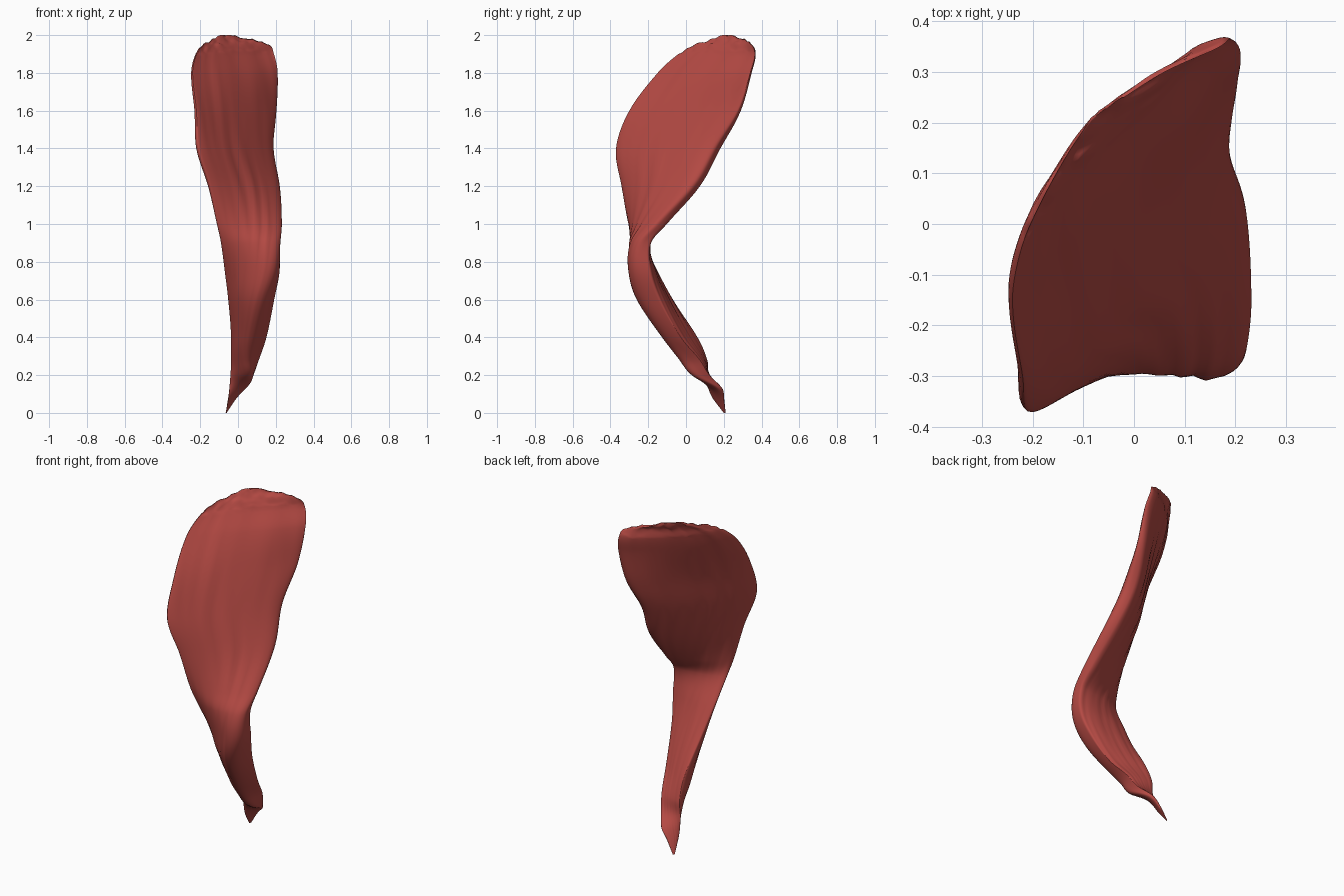
import bpy
import bmesh
import math
from mathutils import Vector, noise

# Remove the default object
default = bpy.data.objects.get("Cube")
if default:
    bpy.data.objects.remove(default, do_unlink=True)

RING = 64      # points around each cross-section
STEPS = 7      # interpolated rings between two sections

# Cross-sections in hundredths:
# height, first edge x y, second edge x y, outer bulge, inner bulge
SECTIONS = [
    (0, -6.5, 20, -6, 21, 0, 0),
    (8, -5, 14, -1, 20, 1, -1),
    (13, -4.5, 12, 3, 19, 1, -3),
    (20, -4, 11, 8, 12, 1, -8),
    (28, -3.5, 11, 11, 7, 1, -11),
    (40, -3, 6, 15, -3, 1, -12),
    (60, -5, -8, 19, -15, 3, -12),
    (75, -7, -17, 22, -20, 3, -10),
    (90, -9, -26, 22, -20, 3, -7),
    (100, -11, -30, 22, -12, 5, -6),
    (120, -15, -34, 20, 6, 7, -6),
    (140, -21, -37, 17, 17, 8, -5),
    (160, -22, -30, 20, 28, 8.5, -2),
    (180, -24, -15, 21, 34, 8, -0.5),
    (190, -22, -4, 19, 36.5, 6, 1.5),
    (195, -18, 5, 16, 34.5, 4, 2),
    (198, -13, 14, 6, 30, 2, 1),
    (200, -9, 20, -2, 25, 0.7, 0.3),
]


def make_material(name, color):
    """One flat colour, shown in the viewport and in a render."""
    mat = bpy.data.materials.new(name)
    mat.use_nodes = True
    mat.diffuse_color = color
    shader = mat.node_tree.nodes["Principled BSDF"]
    shader.inputs["Base Color"].default_value = color
    shader.inputs["Roughness"].default_value = 0.6
    return mat


def spline(start, end, slope_in, slope_out, u):
    """Smooth curve between two values with given end slopes."""
    blend = u * u * (3 - 2 * u)
    return (start + (end - start) * blend
            + slope_in * u * (1 - u) ** 2
            - slope_out * u * u * (1 - u))


def height_spline(rows, i, u):
    """Interpolate every column, using real heights for even slopes."""
    last = len(rows) - 1
    quad = [rows[max(i - 1, 0)], rows[i], rows[i + 1], rows[min(i + 2, last)]]
    heights, *columns = zip(*quad)
    span = heights[2] - heights[1]
    result = [heights[1] + span * u]
    for before, start, end, after in columns:
        slope_in = (end - before) / (heights[2] - heights[0]) * span
        slope_out = (after - start) / (heights[3] - heights[1]) * span
        result.append(spline(start, end, slope_in, slope_out, u))
    return [value / 100 for value in result]


def ring_points(section):
    """Crescent cross-section with long fibre ridges on its surface."""
    z, fx, fy, bx, by, outer, inner = section
    front, back = Vector((fx, fy, z)), Vector((bx, by, z))
    chord = back - front
    normal = Vector((-chord.y, chord.x, 0)).normalized()
    # The second edge is thick and blunt except near the top rim
    blunt = 0.4 * min(1, max(0, (1.9 - z) / 0.4))
    points = []
    for k in range(RING):
        angle = math.tau * k / RING
        t = (1 - math.cos(angle)) / 2
        side = math.sin(angle)
        swell = abs(side) ** (1 - blunt * t)
        # The inner face swells toward the second edge
        depth = swell * (outer if side > 0 else inner * (0.6 + 0.8 * t))
        # Fibres drift sideways as they climb
        fibre = noise.noise(Vector((t * 12 + z * 2, z * 2,
                                    math.copysign(3, side))))
        ridge = 0.008 * fibre * abs(side) * min(1, chord.length * 3)
        p = front + chord * t + normal * (depth + ridge)
        # Slightly ragged rim along the top
        if z > 1.9:
            p.z = min(2, p.z + 0.012 * noise.noise(p * 30))
        points.append(p)
    return points


# Muscle: broad curved fan narrowing into a bent, twisted tail
bm = bmesh.new()
rings = []
for i in range(len(SECTIONS) - 1):
    count = STEPS + 1 if i == len(SECTIONS) - 2 else STEPS
    for step in range(count):
        section = height_spline(SECTIONS, i, step / STEPS)
        rings.append([bm.verts.new(p) for p in ring_points(section)])

for low, high in zip(rings, rings[1:]):
    for k in range(RING):
        n = (k + 1) % RING
        bm.faces.new((low[k], high[k], high[n], low[n]))
bm.faces.new(rings[0])
bm.faces.new(rings[-1][::-1])
bmesh.ops.recalc_face_normals(bm, faces=bm.faces)

mesh = bpy.data.meshes.new("fan_muscle")
bm.to_mesh(mesh)
bm.free()
muscle = bpy.data.objects.new("fan_muscle", mesh)
bpy.context.collection.objects.link(muscle)
mesh.materials.append(make_material("muscle_red", (0.46, 0.068, 0.057, 1)))

# Smooth shading with crisp rims
bpy.ops.object.select_all(action="DESELECT")
muscle.select_set(True)
bpy.context.view_layer.objects.active = muscle
bpy.ops.object.shade_smooth_by_angle(angle=math.radians(50))
